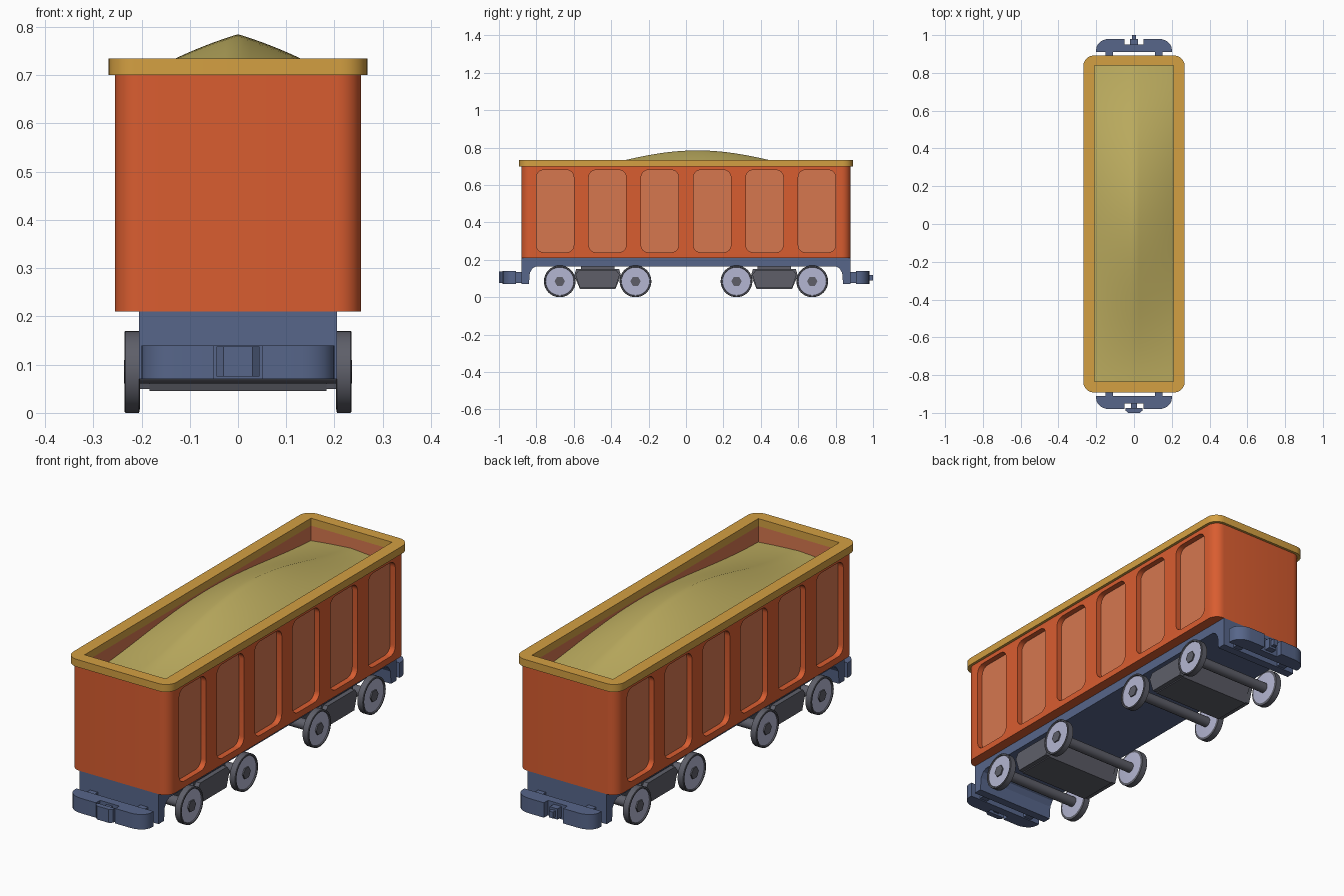
import bpy, bmesh, math
from mathutils import Matrix

if "Cube" in bpy.data.objects:
    bpy.data.objects.remove(bpy.data.objects["Cube"])


def material(name, r, g, b):
    def lin(c):
        c /= 255
        return c / 12.92 if c <= 0.04045 else ((c + 0.055) / 1.055) ** 2.4
    m = bpy.data.materials.new(name)
    m.diffuse_color = (lin(r), lin(g), lin(b), 1)
    m.use_nodes = True
    m.node_tree.nodes["Principled BSDF"].inputs["Base Color"].default_value = m.diffuse_color
    return m


ORANGE = material("orange paint", 217, 93, 48)
PANEL = material("faded orange", 214, 119, 79)
YELLOW = material("yellow rim", 212, 160, 66)
SAND = material("sand", 190, 174, 96)
BLUE = material("slate blue", 87, 102, 138)
DARK = material("dark grey", 94, 95, 105)
SILVER = material("pale steel", 180, 182, 210)


def rounded(u0, u1, v0, v1, r, n=6):
    """Outline of a rounded rectangle."""
    pts = []
    for cu, cv, a in ((u1 - r, v1 - r, 0), (u0 + r, v1 - r, 90),
                      (u0 + r, v0 + r, 180), (u1 - r, v0 + r, 270)):
        for i in range(n + 1):
            t = math.radians(a + 90 * i / n)
            pts.append((cu + r * math.cos(t), cv + r * math.sin(t)))
    return pts


def rect(u0, u1, v0, v1):
    return [(u0, v0), (u1, v0), (u1, v1), (u0, v1)]


def prism(bm, pts, lo, hi, axis='z'):
    """Extrude an outline along z (outline in xy) or x (outline in yz)."""
    def pos(u, v, w):
        return (u, v, w) if axis == 'z' else (w, u, v)
    a = [bm.verts.new(pos(u, v, lo)) for u, v in pts]
    b = [bm.verts.new(pos(u, v, hi)) for u, v in pts]
    bm.faces.new(a)
    bm.faces.new(b)
    for i in range(len(pts)):
        j = (i + 1) % len(pts)
        bm.faces.new((a[i], a[j], b[j], b[i]))


def finish(bm, name, *mats):
    bmesh.ops.recalc_face_normals(bm, faces=bm.faces)
    me = bpy.data.meshes.new(name)
    bm.to_mesh(me)
    bm.free()
    for m in mats:
        me.materials.append(m)
    ob = bpy.data.objects.new(name, me)
    bpy.context.collection.objects.link(ob)
    return ob


def smooth(ob, deg=35):
    bpy.ops.object.select_all(action='DESELECT')
    ob.select_set(True)
    bpy.context.view_layer.objects.active = ob
    bpy.ops.object.shade_smooth_by_angle(angle=math.radians(deg))


def cut(ob, cutter):
    mod = ob.modifiers.new("cut", 'BOOLEAN')
    mod.operation, mod.solver, mod.object = 'DIFFERENCE', 'EXACT', cutter
    bpy.context.view_layer.objects.active = ob
    bpy.ops.object.modifier_apply(modifier=mod.name)


# Hopper body and rim, with shared cavity and side panel cutter
bm = bmesh.new()
prism(bm, rounded(-.255, .255, -.88, .88, .05), .21, .70)
body = finish(bm, "hopper_body", ORANGE, PANEL)
bm = bmesh.new()
prism(bm, rounded(-.268, .268, -.892, .892, .055), .70, .735)
rim = finish(bm, "hopper_rim", YELLOW)

bm = bmesh.new()
prism(bm, rect(-.21, .21, -.835, .84), .45, .80)
for i in range(6):
    y = -.70 + .28 * i
    for lo, hi in ((.228, .30), (-.30, -.228)):
        prism(bm, rounded(y - .1, y + .1, .24, .68, .038), lo, hi, 'x')
cutter = finish(bm, "cutter")
cutter.hide_render = True
cut(body, cutter)
cut(rim, cutter)
bpy.data.objects.remove(cutter)

# Recessed panels and inner walls get the faded colour
for p in body.data.polygons:
    c, n = p.center, p.normal
    panel = abs(n.x) > .9 and abs(c.x) < .24
    inner = abs(c.x) < .215 and abs(c.y) < .845 and c.z > .3
    p.material_index = 1 if panel or inner else 0
smooth(body)
smooth(rim)

# Sand heap
bm = bmesh.new()
bmesh.ops.create_grid(bm, x_segments=16, y_segments=40, size=1)
for v in bm.verts:
    x, y = v.co.x * .2095, v.co.y * .836 + .0025
    along = math.cos(math.pi / 2 * min(1, abs(y - .06) / .95)) ** 2
    across = 1 - 1.9 * abs(x) - 4 * x * x
    v.co = (x, y, .625 + .16 * (along * across) + .06 * (1 - along) * (across - .42) * .4)
smooth(finish(bm, "sand_load", SAND), 60)

# Chassis
bm = bmesh.new()
prism(bm, rect(-.205, .205, -.84, .84), .165, .21)
finish(bm, "chassis", BLUE)

# Ends: hanger plate, bumper with central slot, coupling hook or tongue
for s, label in ((-1, "front"), (1, "rear")):
    bm = bmesh.new()
    prof = [(.88, .21), (.88, .07), (.84, .07), (.835, .13), (.82, .155), (.80, .165), (.80, .21)]
    prism(bm, [(s * y, z) for y, z in prof], -.205, .205, 'x')
    for x in (-.13, .13):
        prism(bm, rect(x - .02, x + .02, s * .875, s * .915), .075, .135)
    finish(bm, label + "_hanger", BLUE)

    half = [(.05, .95), (.05, .98), (.13, .98)]
    half += [(.13 + .07 * math.sin(t), .925 + .055 * math.cos(t))
             for t in (math.pi / 2 * i / 6 for i in range(1, 7))]
    half += [(.20, .91)]
    pts = half + [(-x, y) for x, y in reversed(half)]
    bm = bmesh.new()
    prism(bm, [(x, s * y) for x, y in pts], .07, .14)
    smooth(finish(bm, label + "_bumper", BLUE))

    bm = bmesh.new()
    if s < 0:
        prism(bm, rect(-.015, .015, -.98, -.94), .085, .13)
        prism(bm, rect(-.045, .045, -.988, -.975), .075, .138)
        prism(bm, [(-.045, -.988), (.045, -.988), (.03, -1), (-.03, -1)], .075, .138)
    else:
        prism(bm, rect(-.011, .011, .94, 1.0), .09, .12)
        prism(bm, rect(-.02, .02, .94, .98), .08, .13)
    finish(bm, label + "_coupling", BLUE)


def wheel(name, side, y):
    """Lathed wheel: dark tread, pale faces, hexagonal dark hub."""
    prof = [(0, .203), (.074, .203), (.085, .205), (.085, .233), (.083, .235),
            (.077, .235), (.075, .230), (0, .230)]
    bm = bmesh.new()
    n = 32
    rings = []
    for r, x in prof:
        if r == 0:
            rings.append([bm.verts.new((side * x, y, .085))] * n)
        else:
            rings.append([bm.verts.new((side * x, y + r * math.cos(2 * math.pi * i / n),
                                        .085 + r * math.sin(2 * math.pi * i / n)))
                          for i in range(n)])
    for k in range(len(rings) - 1):
        a, b = rings[k], rings[k + 1]
        for i in range(n):
            j = (i + 1) % n
            f = bm.faces.new(list(dict.fromkeys((a[i], a[j], b[j], b[i]))))
            f.material_index = 1 if k in (0, len(rings) - 2) else 0
    hub = [(y + .028 * math.cos(i * math.pi / 3), .085 + .028 * math.sin(i * math.pi / 3))
           for i in range(6)]
    prism(bm, hub, *sorted((side * .228, side * .236)), 'x')
    smooth(finish(bm, name, DARK, SILVER))


# Bogies: cross block, side frames, axles and wheels
for s, label in ((-1, "front"), (1, "rear")):
    cy = s * .4725
    bm = bmesh.new()
    frame = [(-.125, .115), (-.095, .045), (.095, .045), (.125, .115), (.115, .15), (-.115, .15)]
    prism(bm, [(cy + u, v) for u, v in frame], -.183, .183, 'x')
    side = [(-.118, .12), (-.095, .05), (.095, .05), (.118, .12), (.10, .145), (-.10, .145)]
    for lo, hi in ((.18, .205), (-.205, -.18)):
        prism(bm, [(cy + u, v) for u, v in side], lo, hi, 'x')
    prism(bm, rect(cy - .09, cy + .09, .14, .166), -.16, .16, 'x')
    finish(bm, label + "_bogie", DARK)
    for d, tag in ((-.2025, "a"), (.2025, "b")):
        bm = bmesh.new()
        axle = [(cy + d + .024 * math.cos(i * math.pi / 8), .085 + .024 * math.sin(i * math.pi / 8))
                for i in range(16)]
        prism(bm, axle, -.204, .204, 'x')
        smooth(finish(bm, f"{label}_axle_{tag}", DARK))
        for sx, sn in ((-1, "left"), (1, "right")):
            wheel(f"{label}_{sn}_wheel_{tag}", sx, cy + d)
